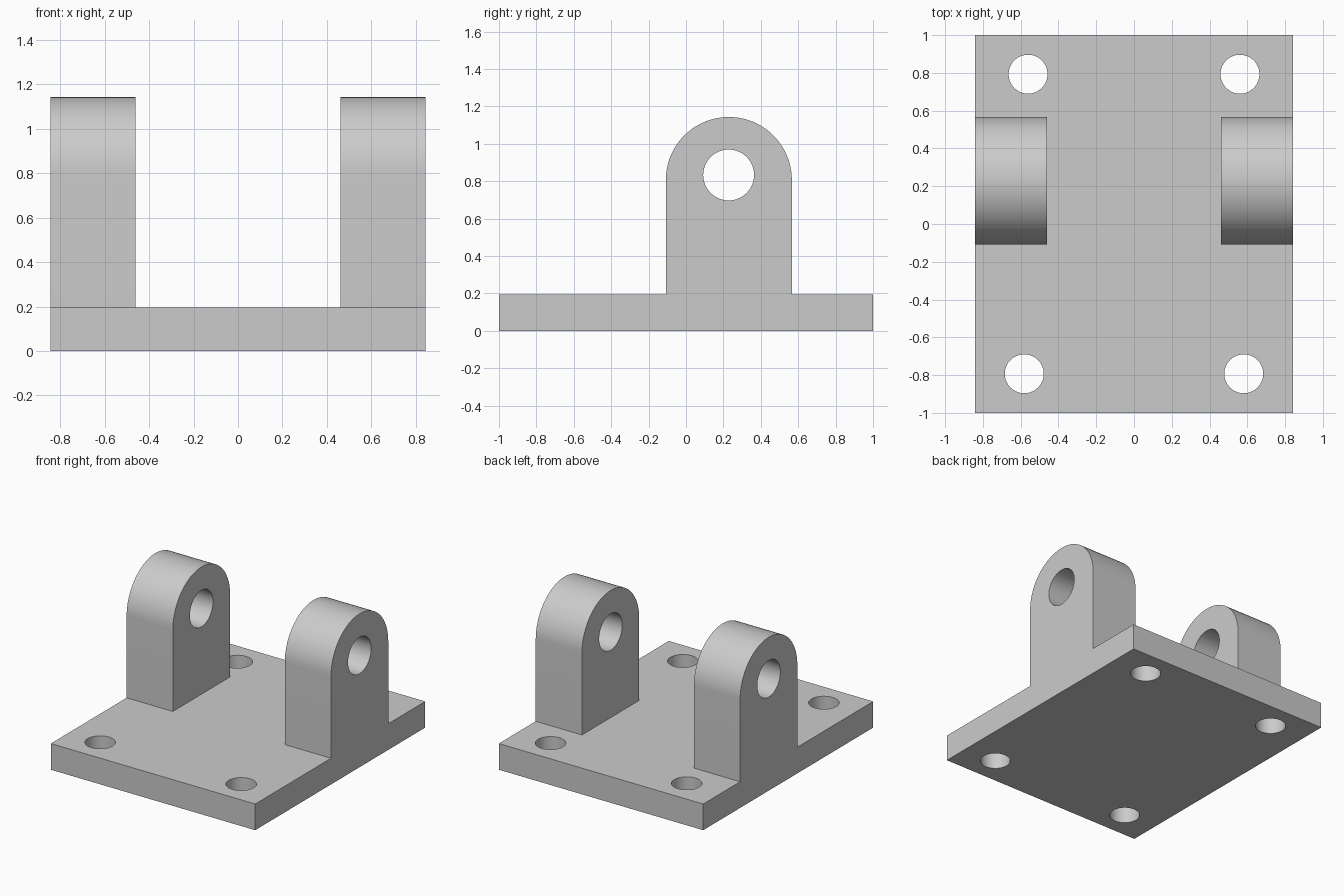
import bpy, bmesh, math
from mathutils import Vector

if "Cube" in bpy.data.objects:
    bpy.data.objects.remove(bpy.data.objects["Cube"])

HALF_X, HALF_Y, PLATE_TOP = 0.842, 1.0, 0.195
LUG_IN, LUG_Y, LUG_R, LUG_TOP = 0.461, 0.229, 0.337, 1.143
BORE_Y, BORE_Z, BORE_R = 0.228, 0.833, 0.136
BOLT_R = 0.103

grey = bpy.data.materials.new("plain grey")
grey.diffuse_color = (0.6, 0.6, 0.6, 1)
grey.use_nodes = True
grey.node_tree.nodes["Principled BSDF"].inputs["Base Color"].default_value = grey.diffuse_color


def prism(name, outline, direction):
    """Extrude a closed 3D outline along a direction."""
    bm = bmesh.new()
    face = bm.faces.new([bm.verts.new(p) for p in outline])
    ext = bmesh.ops.extrude_face_region(bm, geom=[face])
    verts = [g for g in ext["geom"] if isinstance(g, bmesh.types.BMVert)]
    bmesh.ops.translate(bm, verts=verts, vec=Vector(direction))
    bmesh.ops.recalc_face_normals(bm, faces=bm.faces)
    mesh = bpy.data.meshes.new(name)
    bm.to_mesh(mesh)
    bm.free()
    mesh.materials.append(grey)
    obj = bpy.data.objects.new(name, mesh)
    bpy.context.collection.objects.link(obj)
    return obj


def arc(cx, cy, r, start, end, n):
    return [(cx + r * math.cos(start + (end - start) * i / n),
             cy + r * math.sin(start + (end - start) * i / n)) for i in range(n + 1)]


def circle(cx, cy, r, n=64):
    return arc(cx, cy, r, 0, 2 * math.pi, n)[:-1]


def drill(obj, cutter):
    """Cut a hole, then drop the cutter."""
    cutter.hide_render = True
    mod = obj.modifiers.new("hole", "BOOLEAN")
    mod.operation, mod.solver, mod.object = "DIFFERENCE", "EXACT", cutter
    bpy.ops.object.select_all(action="DESELECT")
    bpy.context.view_layer.objects.active = obj
    obj.select_set(True)
    bpy.ops.object.modifier_apply(modifier=mod.name)
    bpy.data.objects.remove(cutter)


def smooth(obj):
    bpy.ops.object.select_all(action="DESELECT")
    bpy.context.view_layer.objects.active = obj
    obj.select_set(True)
    bpy.ops.object.shade_smooth_by_angle(angle=math.radians(30))


# Base plate with four bolt holes
corners = [(-1, -1), (1, -1), (1, 1), (-1, 1)]
plate = prism("base_plate", [(sx * HALF_X, sy * HALF_Y, 0) for sx, sy in corners],
              (0, 0, PLATE_TOP))
for sx, sy in corners:
    x = 0.561 if sy > 0 else 0.581
    ring = [(px, py, -0.1) for px, py in circle(sx * x, sy * 0.793, BOLT_R)]
    drill(plate, prism("bolt_cutter", ring, (0, 0, 0.5)))
smooth(plate)

# Two round-topped lugs, each with a cross bore
profile = [(LUG_Y - LUG_R, PLATE_TOP), (LUG_Y + LUG_R, PLATE_TOP)]
profile += arc(LUG_Y, LUG_TOP - LUG_R, LUG_R, 0, math.pi, 40)
for side, x0 in (("left", -HALF_X), ("right", LUG_IN)):
    width = HALF_X - LUG_IN
    lug = prism(side + "_lug", [(x0, y, z) for y, z in profile], (width, 0, 0))
    ring = [(x0 - 0.1, y, z) for y, z in circle(BORE_Y, BORE_Z, BORE_R)]
    drill(lug, prism("bore_cutter", ring, (width + 0.2, 0, 0)))
    smooth(lug)
